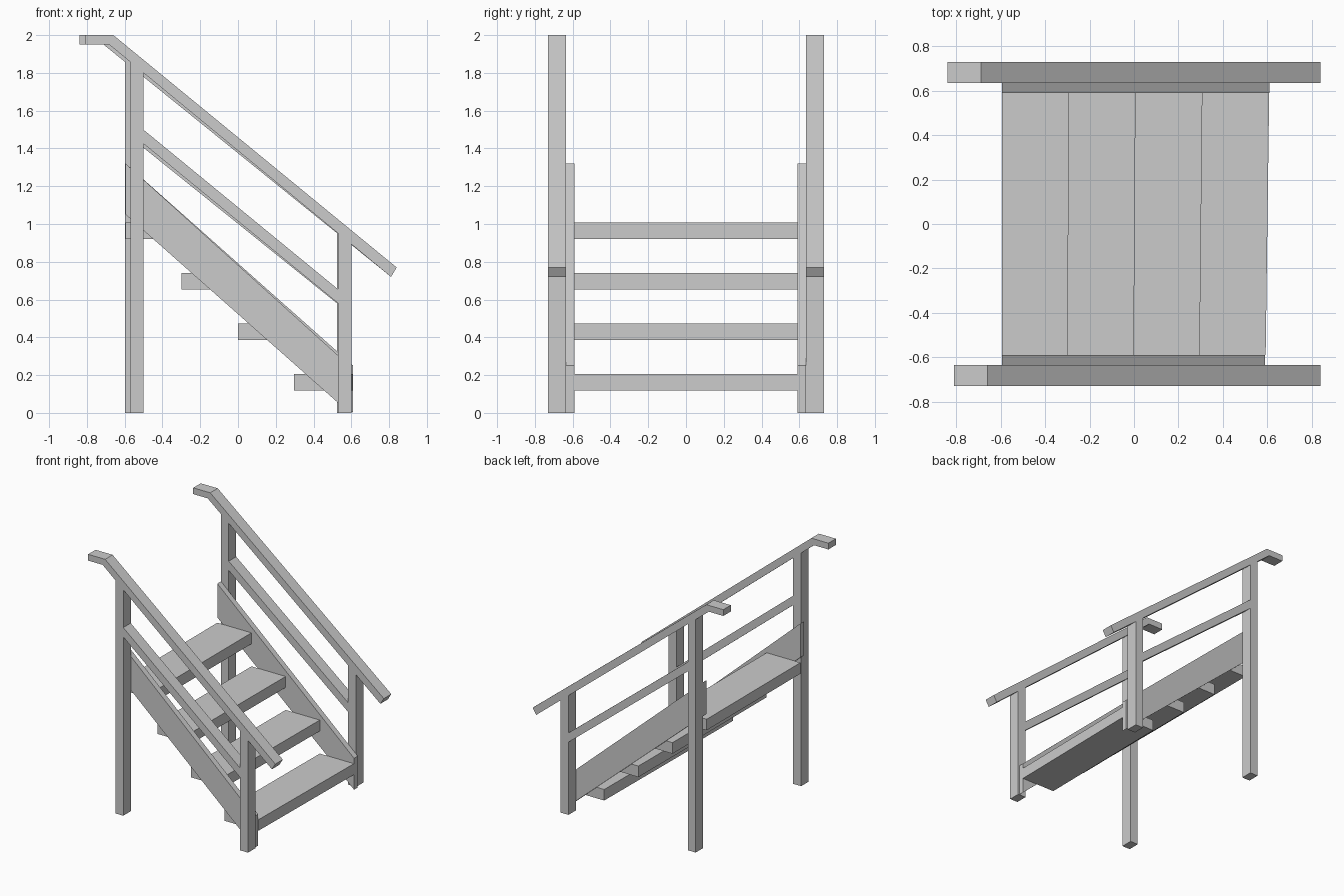
import bpy, bmesh

if "Cube" in bpy.data.objects:
    bpy.data.objects.remove(bpy.data.objects["Cube"])


def prism(name, pts, lo, hi, axis):
    """Extrude a 2D profile along y (profile in xz) or z (profile in xy)."""
    def place(p, h):
        return (p[0], h, p[1]) if axis == 'y' else (p[0], p[1], h)
    bm = bmesh.new()
    a = [bm.verts.new(place(p, lo)) for p in pts]
    b = [bm.verts.new(place(p, hi)) for p in pts]
    bm.faces.new(a)
    bm.faces.new(b)
    n = len(pts)
    for i in range(n):
        bm.faces.new((a[i], a[(i + 1) % n], b[(i + 1) % n], b[i]))
    bmesh.ops.recalc_face_normals(bm, faces=bm.faces)
    mesh = bpy.data.meshes.new(name)
    bm.to_mesh(mesh)
    bm.free()
    obj = bpy.data.objects.new(name, mesh)
    bpy.context.collection.objects.link(obj)
    return obj


def build_side(side, y_out, y_mid, y_in, x_top, x_bend, post_up, post_low, x_foot):
    outer = sorted((y_out, y_mid))
    inner = sorted((y_mid, y_in))
    slope = (0.77 - 2.0) / (0.84 - x_bend)

    def rail_top(x):
        return 2.0 + slope * (x - x_bend)

    # handrail with level upper end
    prism(side + "_handrail", [
        (x_top, 1.95), (x_top, 2.0), (x_bend, 2.0), (0.84, 0.77),
        (0.81, 0.72), (x_bend - 0.022, 1.95)], *outer, 'y')

    # posts, cut to the rail slope
    for part, (x0, x1) in (("upper_post", post_up), ("lower_post", post_low)):
        prism(f"{side}_{part}", [
            (x0, 0), (x1, 0), (x1, rail_top(x1) - 0.06),
            (x0, rail_top(x0) - 0.06)], *outer, 'y')

    # middle rail between the posts
    x0, x1 = post_up[1], post_low[0]
    z0, z1 = rail_top(x0) - 0.37, rail_top(x1) - 0.37
    prism(side + "_middle_rail", [
        (x0, z0), (x1, z1), (x1, z1 - 0.074), (x0, z0 - 0.074)], *outer, 'y')

    # stringer
    prism(side + "_stringer", [
        (-0.595, 1.32), (x_foot, 0.25), (x_foot, 0.0), (-0.595, 1.05)], *inner, 'y')


build_side("front", -0.73, -0.636, -0.59, -0.81, -0.66,
           (-0.57, -0.50), (0.53, 0.60), 0.59)
build_side("back", 0.73, 0.636, 0.59, -0.84, -0.69,
           (-0.597, -0.527), (0.525, 0.595), 0.61)

# treads, slightly skewed between the two stringers
for i in range(4):
    near = [-0.595 + 0.297 * k for k in (i, i + 1)]
    far = [-0.595 + 0.301 * k for k in (i, i + 1)]
    z = 0.92 - 0.267 * i
    prism(f"tread_{4 - i}", [
        (near[0], -0.59), (near[1], -0.59), (far[1], 0.59), (far[0], 0.59)],
        z, z + 0.088, 'z')
